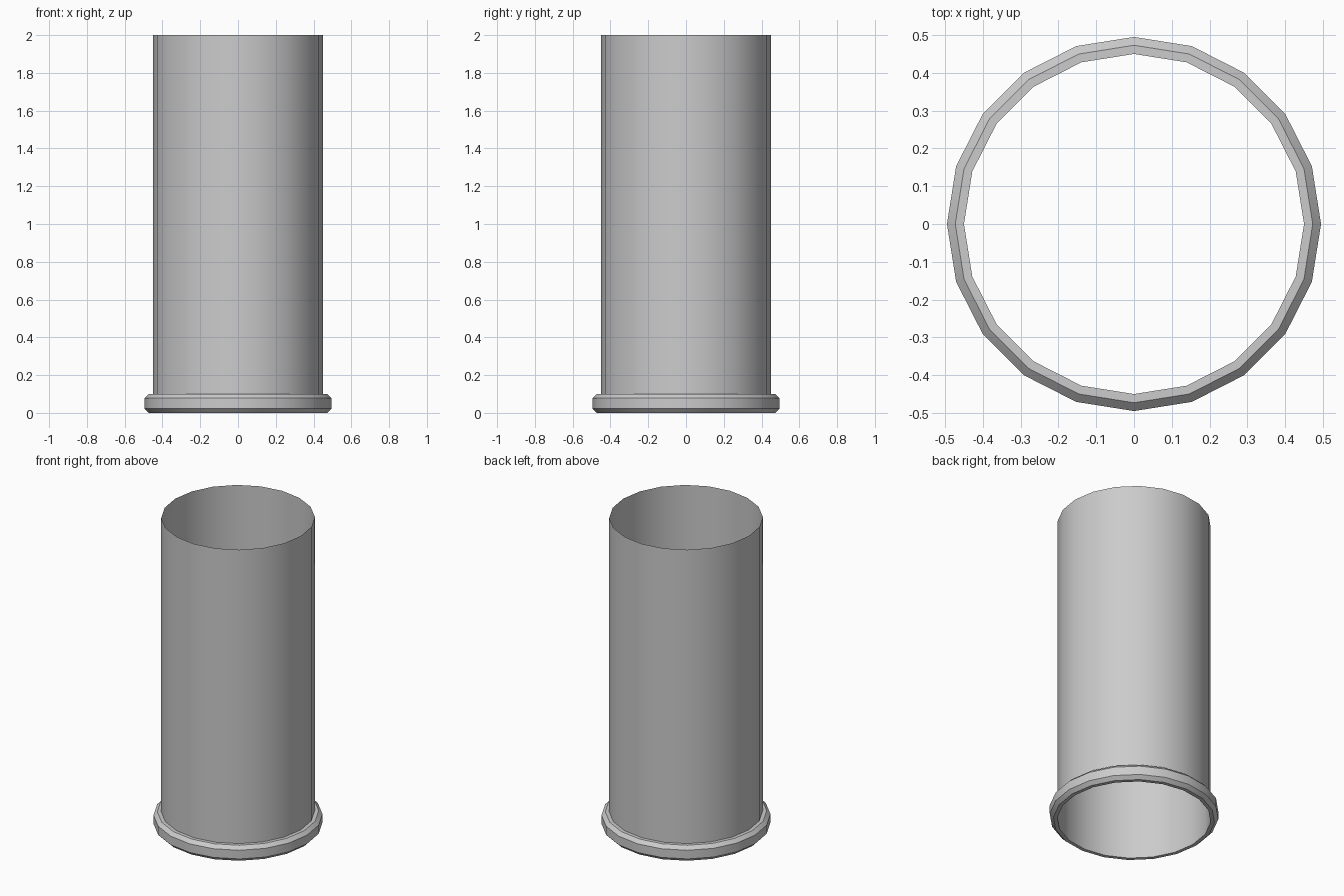
import bpy, bmesh, math

if "Cube" in bpy.data.objects:
    bpy.data.objects.remove(bpy.data.objects["Cube"])

SIDES = 20


def lathe(name, profile, closed):
    """Revolve an (r, z) profile around the z axis in SIDES steps."""
    bm = bmesh.new()
    loops = []
    for r, z in profile:
        loops.append([bm.verts.new((r * math.cos(2 * math.pi * i / SIDES),
                                    r * math.sin(2 * math.pi * i / SIDES), z))
                      for i in range(SIDES)])
    pairs = list(zip(loops, loops[1:]))
    if closed:
        pairs.append((loops[-1], loops[0]))
    for a, b in pairs:
        for i in range(SIDES):
            j = (i + 1) % SIDES
            bm.faces.new((a[i], a[j], b[j], b[i]))
    mesh = bpy.data.meshes.new(name)
    bm.to_mesh(mesh)
    bm.free()
    obj = bpy.data.objects.new(name, mesh)
    bpy.context.collection.objects.link(obj)
    bpy.ops.object.select_all(action='DESELECT')
    obj.select_set(True)
    bpy.context.view_layer.objects.active = obj
    bpy.ops.object.shade_smooth_by_angle(angle=math.radians(30))
    return obj


# Thin open tube, standing on top of the base ring
lathe("tube_wall", [(0.45, 0.1), (0.45, 2.0)], closed=False)

# Base ring with chamfered outer edges
lathe("base_ring", [(0.45, 0.0), (0.473, 0.0), (0.495, 0.022),
                    (0.495, 0.078), (0.473, 0.1), (0.45, 0.1)], closed=True)
